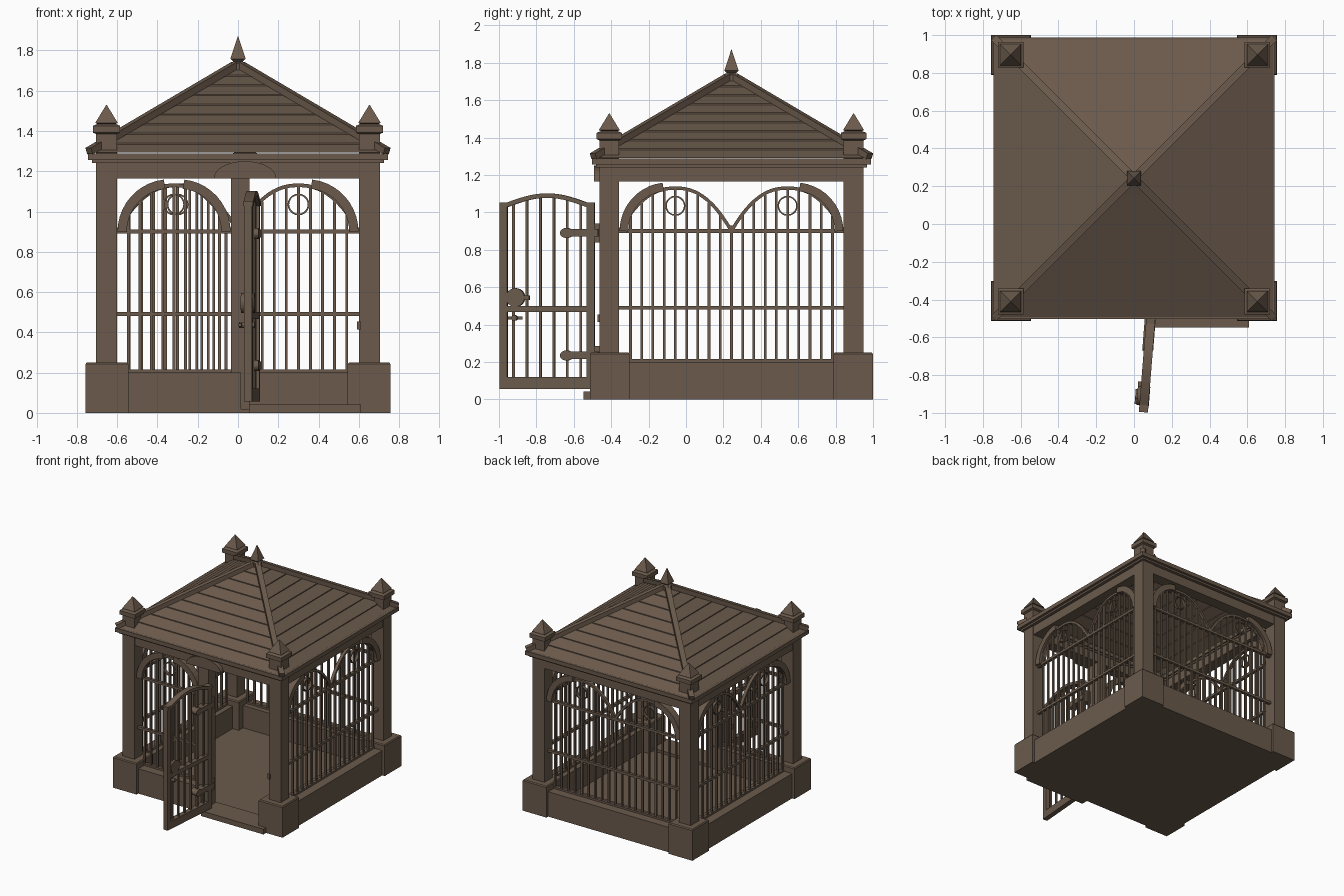
import bpy, bmesh, math
from mathutils import Matrix, Vector

if "Cube" in bpy.data.objects:
    bpy.data.objects.remove(bpy.data.objects["Cube"])

BROWN = (0.145, 0.102, 0.071, 1)
mat = bpy.data.materials.new("brown_wood")
mat.use_nodes = True
mat.diffuse_color = BROWN
mat.node_tree.nodes["Principled BSDF"].inputs["Base Color"].default_value = BROWN

CENTRE = Matrix.Translation((0, 0.243, 0))
AXIS = 0.653          # distance of column and lattice lines from the centre
SPRING = 0.9          # height where the arches start


def turn(deg):
    return CENTRE @ Matrix.Rotation(math.radians(deg), 4, 'Z')


def finish(name, bm, matrix=CENTRE):
    bmesh.ops.recalc_face_normals(bm, faces=bm.faces)
    mesh = bpy.data.meshes.new(name)
    bm.to_mesh(mesh)
    bm.free()
    mesh.materials.append(mat)
    ob = bpy.data.objects.new(name, mesh)
    ob.matrix_world = matrix
    bpy.context.collection.objects.link(ob)
    return ob


def box(bm, x0, x1, y0, y1, z0, z1):
    m = Matrix.Translation(((x0 + x1) / 2, (y0 + y1) / 2, (z0 + z1) / 2))
    bmesh.ops.create_cube(bm, size=1, matrix=m @ Matrix.Diagonal((x1 - x0, y1 - y0, z1 - z0, 1)))


def prism(bm, pts, y0, y1):
    """Extrude an x-z outline along y."""
    a = [bm.verts.new((x, y0, z)) for x, z in pts]
    b = [bm.verts.new((x, y1, z)) for x, z in pts]
    bm.faces.new(a)
    bm.faces.new(b[::-1])
    for i in range(len(pts)):
        j = (i + 1) % len(pts)
        bm.faces.new((a[i], a[j], b[j], b[i]))


def ribbon(bm, pts, w, y0, y1, closed=False):
    """Sweep a rectangular section along an x-z path."""
    rows, n = [], len(pts)
    for i in range(n):
        p = Vector(pts[i - 1] if closed or i else pts[0])
        q = Vector(pts[(i + 1) % n] if closed or i < n - 1 else pts[-1])
        d = (q - p).normalized() * w / 2
        x, z = pts[i]
        rows.append([bm.verts.new(c) for c in (
            (x - d.y, y0, z + d.x), (x - d.y, y1, z + d.x),
            (x + d.y, y1, z - d.x), (x + d.y, y0, z - d.x))])
    for i in range(n if closed else n - 1):
        a, b = rows[i], rows[(i + 1) % n]
        for k in range(4):
            m = (k + 1) % 4
            bm.faces.new((a[k], a[m], b[m], b[k]))
    if not closed:
        bm.faces.new(rows[0])
        bm.faces.new(rows[-1][::-1])


def stack(bm, cx, cy, profile, cap=True):
    """Square rings of (half width, height) joined into one tower."""
    prev = None
    for r, z in profile:
        ring = [bm.verts.new((cx + sx * r, cy + sy * r, z))
                for sx, sy in ((-1, -1), (1, -1), (1, 1), (-1, 1))]
        if prev:
            for k in range(4):
                m = (k + 1) % 4
                bm.faces.new((prev[k], prev[m], ring[m], ring[k]))
        elif cap:
            bm.faces.new(ring[::-1])
        prev = ring
    bm.faces.new(prev)


def arc(cx, cz, rx, rz, a0, a1, n):
    return [(cx + rx * math.cos(math.radians(a0 + (a1 - a0) * i / n)),
             cz + rz * math.sin(math.radians(a0 + (a1 - a0) * i / n))) for i in range(n + 1)]


def bracket(bm, x, side):
    """Heavy quarter arch springing from a post face at x."""
    pts = arc(x + side * 0.26, SPRING, 0.235, 0.237, 180 if side > 0 else 0, 96 if side > 0 else 84, 10)
    ribbon(bm, pts, 0.046, -AXIS - 0.03, -AXIS + 0.03)


def lattice(bm, x0, x1, arches):
    """Rails, bars, thin arches and rings filling a bay."""
    y = -AXIS
    for z, t in ((0.207, 0.016), (0.49, 0.02), (SPRING, 0.02)):
        box(bm, x0, x1, y - 0.012, y + 0.012, z - t / 2, z + t / 2)
    half = (x1 - x0) / 2 / arches

    def rise(t):
        return SPRING + 0.23 * (1 - abs(t) ** 2.3)

    for a in range(arches):
        c = x0 + half * (2 * a + 1)
        ribbon(bm, [(c + half * i / 12, rise(i / 12)) for i in range(-12, 13)],
               0.018, y - 0.012, y + 0.012)
        ribbon(bm, arc(c, 1.035, 0.05, 0.05, 0, 342, 19), 0.008, y - 0.012, y + 0.012, True)
        for k in range(-4, 5):
            x = c + half * k / 5
            box(bm, x - 0.007, x + 0.007, y - 0.007, y + 0.007, 0.2, rise(k / 5) - 0.008)
        if a:
            x = c - half
            box(bm, x - 0.007, x + 0.007, y - 0.007, y + 0.007, 0.2, 0.93)


# Floor slab and doorstep
bm = bmesh.new()
box(bm, -0.735, 0.735, -0.735, 0.735, 0, 0.02)
finish("floor", bm)
bm = bmesh.new()
box(bm, 0.055, 0.61, -0.79, -0.6, 0, 0.042)
finish("doorstep", bm)

# Corner piers, columns, caps and spikes
for sx in (-1, 1):
    for sy in (-1, 1):
        bm = bmesh.new()
        stack(bm, sx * 0.651, sy * 0.651, [(0.106, 0), (0.106, 0.242), (0.1, 0.25)])
        finish("corner_pier", bm)
        bm = bmesh.new()
        stack(bm, sx * AXIS, sy * AXIS, [(0.053, 0.25), (0.053, 1.385), (0.068, 1.392),
              (0.068, 1.425), (0.045, 1.435), (0.056, 1.44), (0.001, 1.53)])
        finish("corner_column", bm)

# Walls, lattice and brackets on the three closed sides
for deg in (90, 180, 270):
    bm = bmesh.new()
    box(bm, -0.6, 0.6, -0.735, -0.6, 0, 0.2)
    finish("low_wall", bm, turn(deg))
    bm = bmesh.new()
    lattice(bm, -0.6, 0.6, 2)
    finish("lattice_panel", bm, turn(deg))
    bm = bmesh.new()
    bracket(bm, -0.6, 1)
    bracket(bm, 0.6, -1)
    finish("arch_brackets", bm, turn(deg))

# Front bay beside the doorway
bm = bmesh.new()
box(bm, -0.6, 0.015, -0.735, -0.6, 0, 0.2)
finish("front_low_wall", bm)
bm = bmesh.new()
lattice(bm, -0.6, -0.035, 1)
finish("front_lattice", bm)
bm = bmesh.new()
bracket(bm, -0.6, 1)
bracket(bm, -0.035, -1)
finish("front_brackets", bm)
bm = bmesh.new()
box(bm, -0.035, 0.057, -0.7, -0.608, 0, 1.17)
finish("door_post", bm)
bm = bmesh.new()
box(bm, 0.592, 0.612, -0.715, -0.69, 0.415, 0.455)
finish("door_strike", bm)

# Beams and cornice around the top
for deg in (0, 90, 180, 270):
    bm = bmesh.new()
    box(bm, -0.7, 0.7, -0.7, -0.606, 1.165, 1.25)
    finish("top_beam", bm, turn(deg))
    bm = bmesh.new()
    prism(bm, [(-0.745, 1.255), (0.745, 1.255), (0.745, 1.287), (-0.745, 1.287)], -0.745, -0.59)
    box(bm, -0.725, 0.725, -0.725, -0.6, 1.24, 1.256)
    finish("cornice", bm, turn(deg))

# Arched plate over the door post
bm = bmesh.new()
prism(bm, arc(0.035, 1.165, 0.155, 0.085, 0, 180, 16), -0.735, -0.69)
prism(bm, arc(0.035, 1.27, 0.08, 0.03, 0, 180, 12), -0.72, -0.7)
finish("crest_plate", bm)

# Boarded roof with stepped courses
COURSES, EAVE, RISE = 9, 0.735, 0.435
bm = bmesh.new()
courses = []
for i in range(COURSES):
    for k, lift in ((i, 0.007), (i + 1, 0)):
        t = k / COURSES
        courses.append((max(EAVE * (1 - t), 0.004), 1.285 + RISE * t + lift))
stack(bm, 0, 0, courses, cap=False)
finish("roof", bm)

# Hip ridges and top spike
for deg in (45, 135, 225, 315):
    bm = bmesh.new()
    ribbon(bm, [(0.02, 1.727), (1.045, 1.3)], 0.034, -0.02, 0.02)
    finish("hip_ridge", bm, turn(deg))
bm = bmesh.new()
stack(bm, 0, 0, [(0.036, 1.7), (0.036, 1.735), (0.024, 1.745), (0.038, 1.758), (0.001, 1.87)])
finish("roof_spike", bm)

# Open door, built along x from its hinge
DOOR = Matrix.Translation((0.09, -0.488, 0)) @ Matrix.Rotation(math.atan2(-0.505, -0.04), 4, 'Z')
W, T = 0.51, 0.02
bm = bmesh.new()
for x in (0, W - 0.042):
    box(bm, x, x + 0.042, -T, T, 0.057, 1.05)
box(bm, 0.04, W - 0.04, -T, T, 0.057, 0.12)
box(bm, 0.04, W - 0.04, -T, T, 0.467, 0.5)
top = [(0, 1.04)] + [(0.04 + 0.43 * i / 14, 1.04 + 0.05 * math.sin(math.pi * i / 14)) for i in range(15)]
ribbon(bm, top + [(W, 1.04)], 0.024, -T - 0.004, T + 0.004)
finish("door_frame", bm, DOOR)
bm = bmesh.new()
for i in range(6):
    x = 0.075 + 0.072 * i
    z = 1.04 + 0.05 * math.sin(math.pi * (x - 0.04) / 0.43)
    box(bm, x - 0.007, x + 0.007, -0.007, 0.007, 0.11, z)
finish("door_bars", bm, DOOR)

# Strap hinges, lock disc and handle
for z in (0.235, 0.89):
    bm = bmesh.new()
    box(bm, -0.02, 0.13, -T - 0.012, T + 0.006, z - 0.02, z + 0.02)
    prism(bm, arc(0.15, z, 0.035, 0.027, 0, 345, 23), -T - 0.012, T + 0.006)
    box(bm, -0.04, 0.0, -0.06, 0.01, z - 0.05, z + 0.05)
    finish("door_hinge", bm, DOOR)
bm = bmesh.new()
prism(bm, arc(0.425, 0.545, 0.05, 0.05, 0, 345, 23), -T - 0.02, T + 0.006)
box(bm, 0.35, 0.43, -T - 0.02, T, 0.533, 0.557)
finish("door_lock", bm, DOOR)
bm = bmesh.new()
box(bm, 0.39, 0.47, -T - 0.03, -T - 0.015, 0.428, 0.444)
prism(bm, arc(0.43, 0.436, 0.015, 0.015, 0, 330, 11), -T - 0.03, T + 0.006)
finish("door_handle", bm, DOOR)
